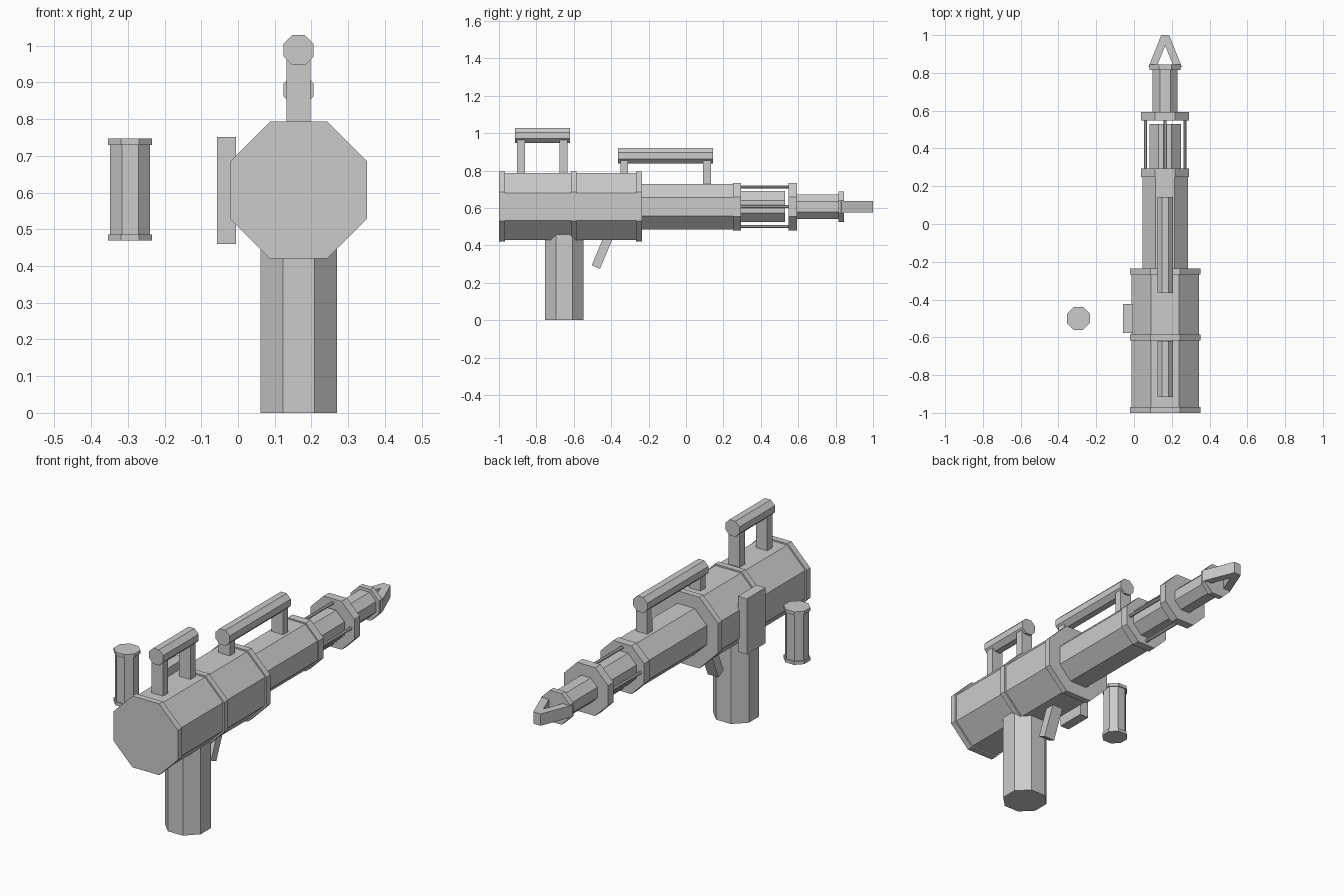
import bpy, bmesh
from math import pi, cos, sin
from mathutils import Matrix, Vector

if "Cube" in bpy.data.objects:
    bpy.data.objects.remove(bpy.data.objects["Cube"])

CX, CZ = 0.165, 0.607   # barrel axis


def finish(name, bm):
    bmesh.ops.recalc_face_normals(bm, faces=bm.faces)
    me = bpy.data.meshes.new(name)
    bm.to_mesh(me)
    bm.free()
    ob = bpy.data.objects.new(name, me)
    bpy.context.collection.objects.link(ob)
    return ob


def octagon(name, axis, lo, hi, apothem, a, b):
    """Octagonal prism; a, b are (x, z) for axis 'y' and (x, y) for axis 'z'."""
    bm = bmesh.new()
    r = apothem / cos(pi / 8)
    bmesh.ops.create_cone(bm, cap_ends=True, segments=8, radius1=r, radius2=r, depth=hi - lo,
                          matrix=Matrix.Rotation(pi / 8, 4, 'Z'))
    mid = (lo + hi) / 2
    if axis == 'y':
        m = Matrix.Translation((a, mid, b)) @ Matrix.Rotation(pi / 2, 4, 'X')
    else:
        m = Matrix.Translation((a, b, mid))
    bm.transform(m)
    return finish(name, bm)


def box(name, x, y, z):
    bm = bmesh.new()
    size = [p[1] - p[0] for p in (x, y, z)]
    mid = [(p[0] + p[1]) / 2 for p in (x, y, z)]
    bmesh.ops.create_cube(bm, size=1, matrix=Matrix.Translation(mid) @ Matrix.Diagonal((*size, 1)))
    return finish(name, bm)


def prism(name, points, offset):
    """Extrude a flat outline along an offset vector."""
    bm = bmesh.new()
    face = bm.faces.new([bm.verts.new(p) for p in points])
    ext = bmesh.ops.extrude_face_region(bm, geom=[face], use_keep_orig=True)
    bmesh.ops.translate(bm, vec=Vector(offset),
                        verts=[v for v in ext['geom'] if isinstance(v, bmesh.types.BMVert)])
    return finish(name, bm)


# Barrel sections along y: name, start, end, half width
for name, lo, hi, h in [
    ("rear_body", -0.99, -0.24, 0.179),
    ("rear_ring", -1.0, -0.968, 0.187),
    ("middle_ring", -0.616, -0.585, 0.187),
    ("front_ring", -0.267, -0.235, 0.187),
    ("barrel", -0.25, 0.27, 0.121),
    ("cage_rear_ring", 0.25, 0.293, 0.127),
    ("cage_core", 0.28, 0.529, 0.083),
    ("cage_front_ring", 0.548, 0.593, 0.127),
    ("nose", 0.58, 0.83, 0.066),
    ("nose_ring", 0.815, 0.844, 0.082),
]:
    octagon(name, 'y', lo, hi, h, CX, CZ)

# Four thin rods around the cage core
for i in range(4):
    t = i * pi / 2
    octagon(f"cage_rod_{i}", 'y', 0.28, 0.56, 0.008, CX + 0.105 * cos(t), CZ + 0.105 * sin(t))

# Pointed muzzle prongs
prongs = [(-0.088, 0.832), (-0.021, 1.0), (0.021, 1.0), (0.088, 0.832),
          (0.051, 0.817), (0, 0.945), (-0.051, 0.817)]
prism("muzzle_prongs", [(CX + x, y, CZ - 0.031) for x, y in prongs], (0, 0, 0.062))

# Two top handles: bar plus two posts each
for name, lo, hi, z, posts, base in [
    ("rear_handle", -0.915, -0.62, 0.988, (-0.883, -0.655), 0.75),
    ("front_handle", -0.364, 0.144, 0.88, (-0.33, 0.112), 0.69),
]:
    octagon(name + "_bar", 'y', lo, hi, 0.041, CX, z)
    for i, y in enumerate(posts):
        box(f"{name}_post_{i}", (CX - 0.033, CX + 0.033), (y - 0.021, y + 0.021), (base, z))

# Grip and trigger
octagon("grip", 'z', 0, 0.48, 0.104, CX, -0.651)
prism("trigger", [(CX - 0.031, y, z) for y, z in
                  [(-0.504, 0.294), (-0.46, 0.275), (-0.382, 0.46), (-0.426, 0.479)]], (0.062, 0, 0))

# Side plate
box("side_plate", (-0.057, -0.005), (-0.577, -0.423), (0.46, 0.752))

# Detached canister beside the body
octagon("canister", 'z', 0.475, 0.74, 0.054, -0.294, -0.5)
octagon("canister_bottom_cap", 'z', 0.469, 0.486, 0.06, -0.294, -0.5)
octagon("canister_top_cap", 'z', 0.73, 0.747, 0.06, -0.294, -0.5)
